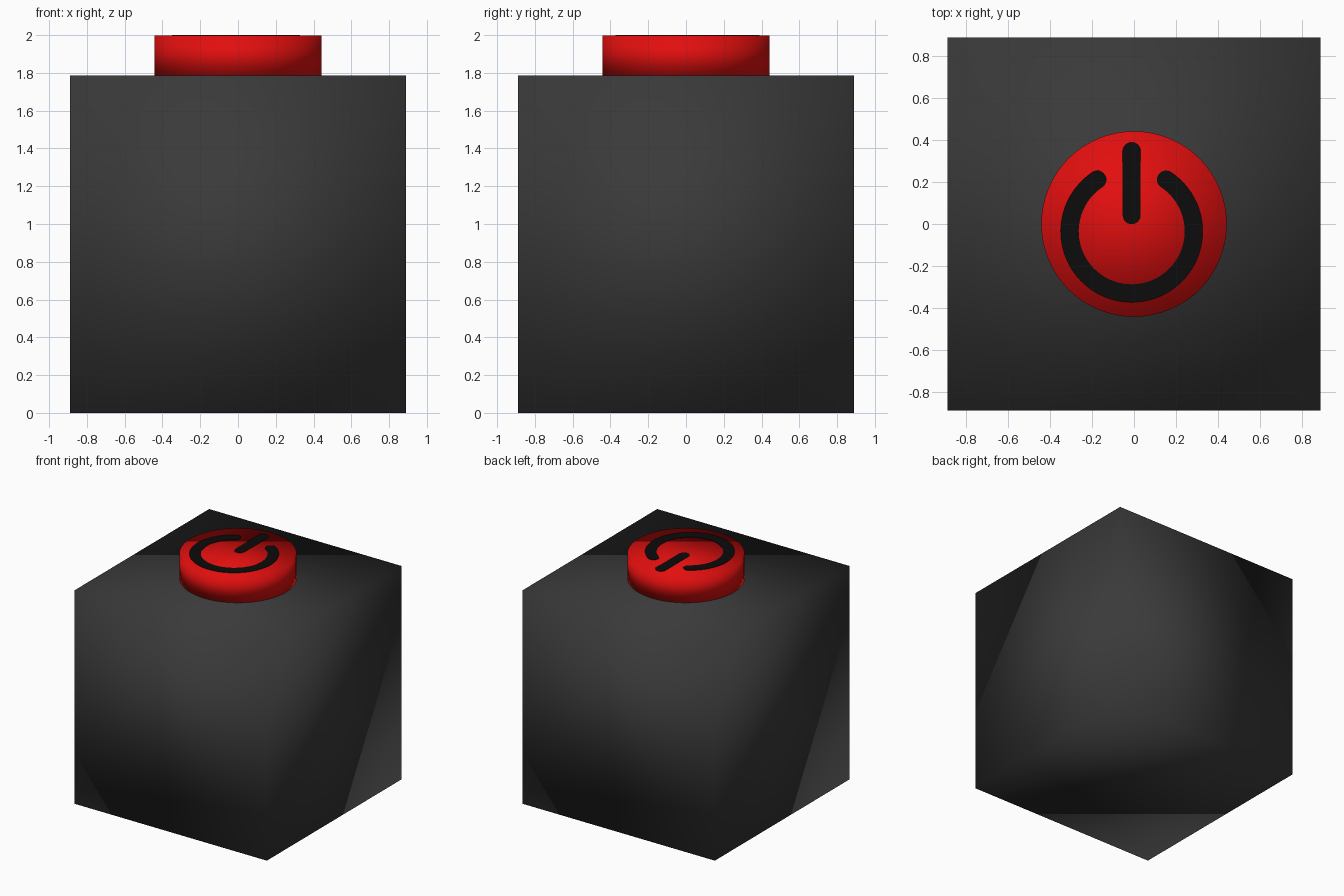
import bpy, bmesh, math
from mathutils import Vector

if "Cube" in bpy.data.objects:
    bpy.data.objects.remove(bpy.data.objects["Cube"])

HALF, BODY_TOP, TOP = 0.89, 1.785, 2.0
PLATE = 0.003


def material(name, rgb):
    m = bpy.data.materials.new(name)
    m.diffuse_color = (*rgb, 1)
    m.use_nodes = True
    m.node_tree.nodes["Principled BSDF"].inputs["Base Color"].default_value = m.diffuse_color
    return m


charcoal = material("charcoal", (0.042, 0.042, 0.042))
red = material("red", (0.76, 0.0045, 0.0045))
black = material("black", (0.0035, 0.0035, 0.0035))


def add_object(name, bm, mat, smooth):
    bmesh.ops.recalc_face_normals(bm, faces=bm.faces[:])
    me = bpy.data.meshes.new(name)
    bm.to_mesh(me)
    bm.free()
    me.materials.append(mat)
    for p in me.polygons:
        p.use_smooth = smooth
    ob = bpy.data.objects.new(name, me)
    bpy.context.collection.objects.link(ob)
    return ob


def rounded_stroke(name, path, half_width, mat):
    """Thin flat plate following a path of 2D points, with round ends."""
    n = len(path)
    tangents = [(path[min(i + 1, n - 1)] - path[max(i - 1, 0)]).normalized()
                for i in range(n)]
    steps = 8
    sections = []
    for i in range(1, steps):
        a = math.pi / 2 * i / steps
        sections.append((path[0] - tangents[0] * half_width * math.cos(a),
                         tangents[0], half_width * math.sin(a)))
    sections += [(p, t, half_width) for p, t in zip(path, tangents)]
    for i in range(steps - 1, 0, -1):
        a = math.pi / 2 * i / steps
        sections.append((path[-1] + tangents[-1] * half_width * math.cos(a),
                         tangents[-1], half_width * math.sin(a)))
    bm = bmesh.new()
    rows = []
    for p, t, w in sections:
        side = Vector((-t.y, t.x)) * w
        rows.append([bm.verts.new((*(p + s * side), TOP - PLATE)) for s in (1, -1)])
    for a, b in zip(rows, rows[1:]):
        bm.faces.new((a[0], a[1], b[1], b[0]))
    ext = bmesh.ops.extrude_face_region(bm, geom=bm.faces[:])
    for v in ext["geom"]:
        if isinstance(v, bmesh.types.BMVert):
            v.co.z = TOP
    return add_object(name, bm, mat, False)


# Cube body, softly shaded across its corners
bm = bmesh.new()
bmesh.ops.create_cube(bm, size=1)
for v in bm.verts:
    v.co = (v.co.x * 2 * HALF, v.co.y * 2 * HALF, (v.co.z + 0.5) * BODY_TOP)
add_object("body", bm, charcoal, True)

# Round push button
bm = bmesh.new()
height = TOP - PLATE - BODY_TOP
bmesh.ops.create_cone(bm, cap_ends=True, segments=64, radius1=0.443,
                      radius2=0.443, depth=height)
bmesh.ops.translate(bm, verts=bm.verts[:], vec=(0, 0, BODY_TOP + height / 2))
add_object("button", bm, red, True)

# Power symbol: open ring and upright bar
cx, cy, r, gap = -0.011, -0.035, 0.296, math.radians(33.5)
start, sweep = math.pi / 2 + gap, 2 * (math.pi - gap)
ring = [Vector((cx + r * math.cos(start + sweep * i / 64),
                cy + r * math.sin(start + sweep * i / 64))) for i in range(65)]
rounded_stroke("symbol_ring", ring, 0.043, black)
rounded_stroke("symbol_bar", [Vector((cx, 0.042)), Vector((cx, 0.347))], 0.043, black)
